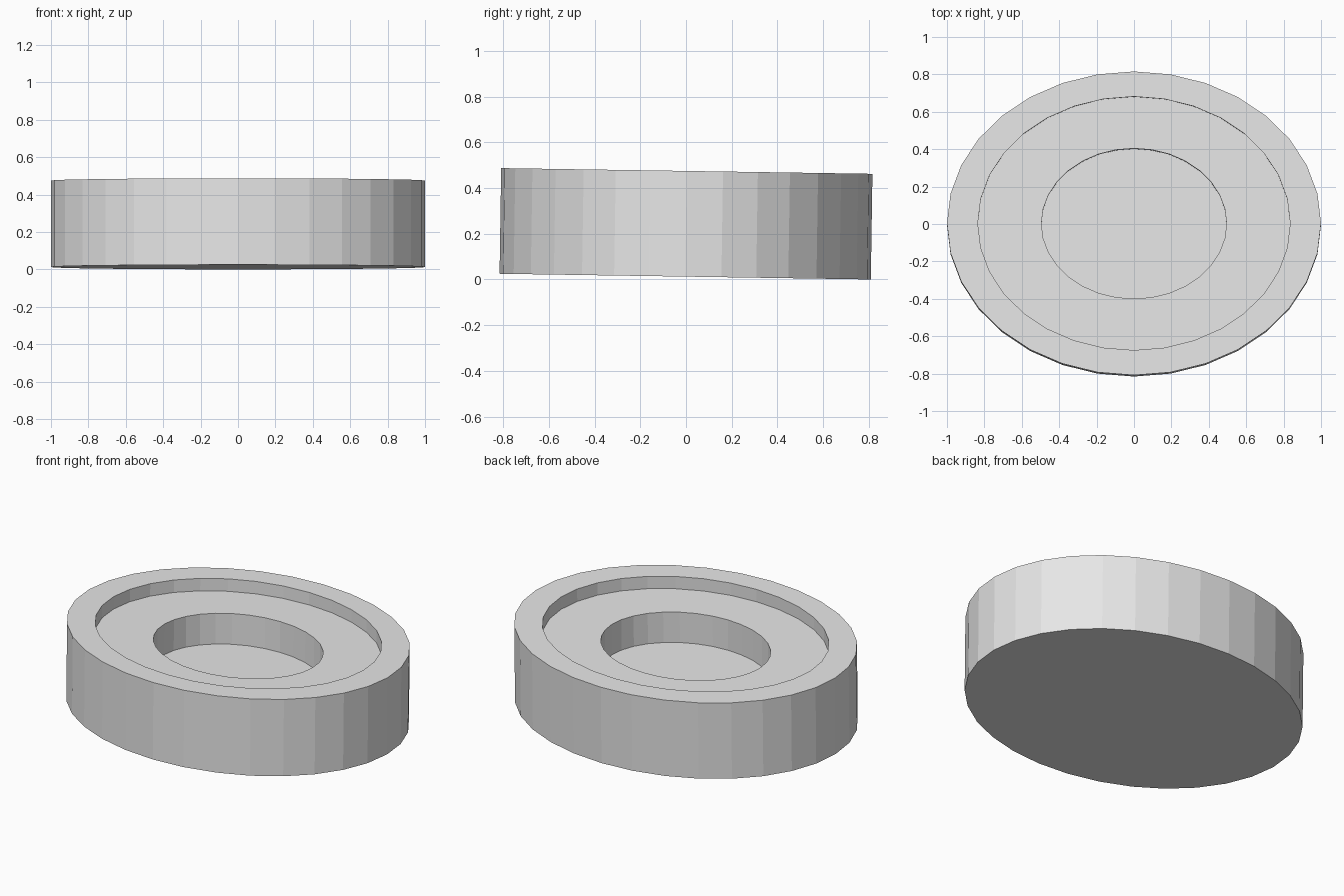
import bpy, bmesh, math
from mathutils import Matrix

if "Cube" in bpy.data.objects:
    bpy.data.objects.remove(bpy.data.objects["Cube"])

SIDES = 32
RATIO = 0.812                 # depth of the oval relative to its width
HEIGHT = 0.462
TILT = math.radians(-0.88)    # slight lean towards the back

# (half width, height) rings from the base, over the rim, down two steps to the floor
PROFILE = [
    (1.0, 0.0),
    (1.0, HEIGHT),
    (0.835, HEIGHT),
    (0.835, HEIGHT - 0.075),
    (0.495, HEIGHT - 0.075),
    (0.495, HEIGHT - 0.26),
]

grey = bpy.data.materials.new("light_grey")
grey.diffuse_color = (0.8, 0.8, 0.8, 1.0)
grey.use_nodes = True
grey.node_tree.nodes["Principled BSDF"].inputs["Base Color"].default_value = grey.diffuse_color


def oval_ring(bm, radius, z):
    angles = [2 * math.pi * i / SIDES for i in range(SIDES)]
    return [bm.verts.new((radius * math.cos(a), radius * RATIO * math.sin(a), z))
            for a in angles]


# Stepped oval dish
bm = bmesh.new()
rings = [oval_ring(bm, r, z) for r, z in PROFILE]
for low, high in zip(rings, rings[1:]):
    for i in range(SIDES):
        j = (i + 1) % SIDES
        bm.faces.new((low[i], low[j], high[j], high[i]))
bm.faces.new(rings[0][::-1])   # underside
bm.faces.new(rings[-1])        # recess floor

# Lean, then rest on the ground and centre
bmesh.ops.transform(bm, matrix=Matrix.Rotation(TILT, 4, 'X'), verts=bm.verts)
ys = [v.co.y for v in bm.verts]
shift = (0, -(min(ys) + max(ys)) / 2, -min(v.co.z for v in bm.verts))
bmesh.ops.translate(bm, vec=shift, verts=bm.verts)
bmesh.ops.recalc_face_normals(bm, faces=bm.faces)

mesh = bpy.data.meshes.new("oval_dish")
bm.to_mesh(mesh)
bm.free()
mesh.materials.append(grey)
dish = bpy.data.objects.new("oval_dish", mesh)
bpy.context.collection.objects.link(dish)
